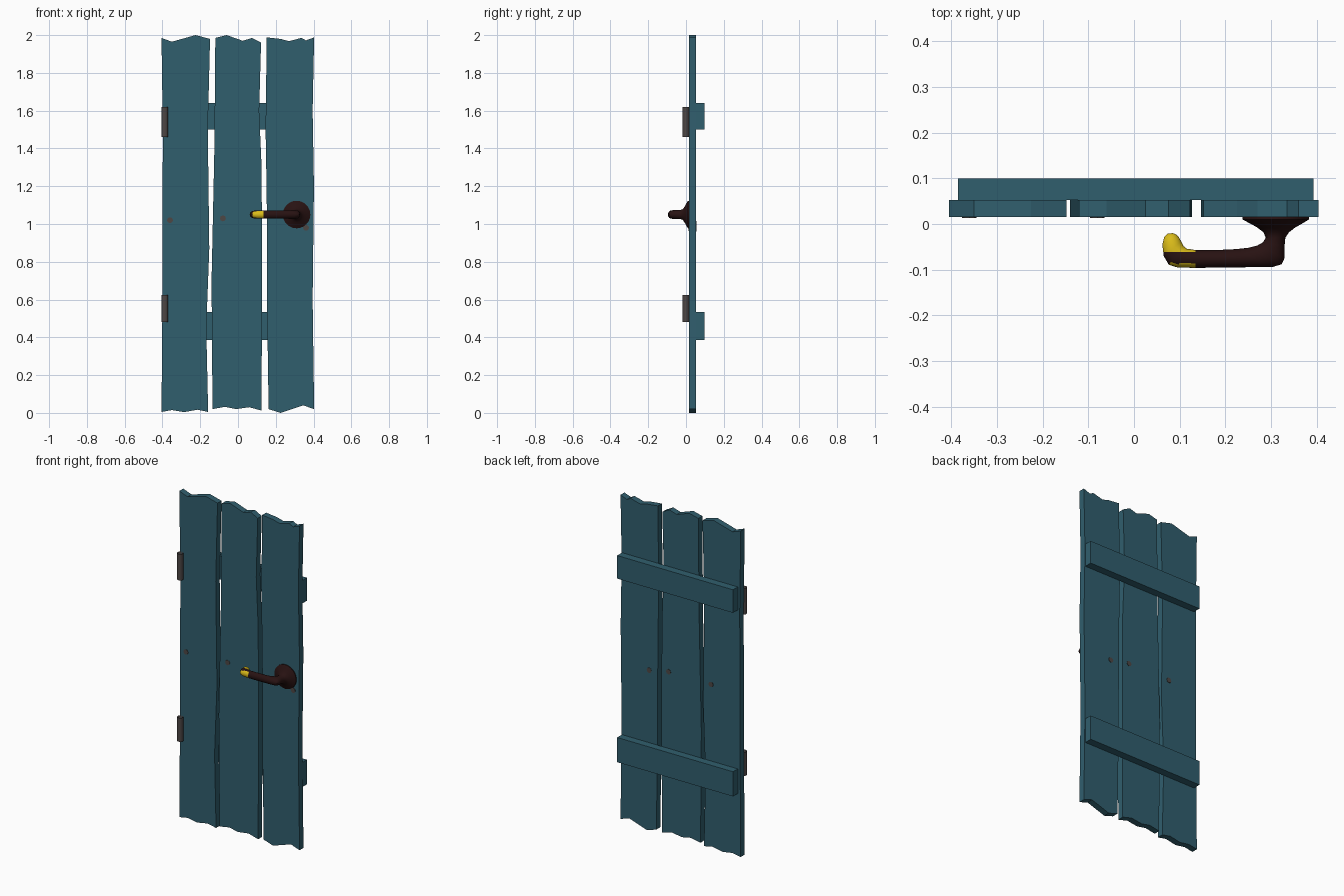
import bpy, bmesh, math
from mathutils import Vector

if "Cube" in bpy.data.objects:
    bpy.data.objects.remove(bpy.data.objects["Cube"])


def material(name, rgb):
    m = bpy.data.materials.new(name)
    m.diffuse_color = (*rgb, 1)
    m.use_nodes = True
    m.node_tree.nodes["Principled BSDF"].inputs["Base Color"].default_value = m.diffuse_color
    return m


BLUE = material("teal paint", (0.030, 0.113, 0.155))
DARK = material("dark bronze", (0.021, 0.006, 0.006))
GOLD = material("worn gold", (0.70, 0.50, 0.01))
IRON = material("grey iron", (0.075, 0.063, 0.060))


def finish(name, bm, *mats):
    bmesh.ops.recalc_face_normals(bm, faces=bm.faces)
    me = bpy.data.meshes.new(name)
    bm.to_mesh(me)
    bm.free()
    for m in mats:
        me.materials.append(m)
    ob = bpy.data.objects.new(name, me)
    bpy.context.collection.objects.link(ob)
    return ob


def prism(name, outline, y0, y1, mat):
    """Extrude an (x, z) outline from y0 to y1."""
    bm = bmesh.new()
    f = bm.faces.new([bm.verts.new((x, y0, z)) for x, z in outline])
    ext = bmesh.ops.extrude_face_region(bm, geom=[f], use_keep_orig=True)
    bmesh.ops.translate(bm, vec=(0, y1 - y0, 0),
                        verts=[v for v in ext["geom"] if isinstance(v, bmesh.types.BMVert)])
    return finish(name, bm, mat)


# Ragged planks: bottom, right edge, top, left edge
prism("left_plank", [
    (-.405, .005), (-.35, .015), (-.285, .004), (-.215, .017), (-.158, .005),
    (-.168, .45), (-.152, .87), (-.16, 1.5), (-.148, 1.98),
    (-.225, 2.0), (-.35, 1.965), (-.405, 1.985), (-.398, 1.5), (-.40, .6)], .015, .053, BLUE)
prism("middle_plank", [
    (-.135, .02), (-.07, .032), (-.01, .02), (.06, .03), (.125, .012),
    (.127, .8), (.125, 1.3), (.112, 1.6), (.122, 1.96),
    (.075, 1.985), (.025, 1.97), (-.06, 2.0), (-.12, 1.985), (-.125, 1.4), (-.14, .7)],
    .015, .053, BLUE)
prism("right_plank", [
    (.162, .02), (.225, 0.0), (.345, .04), (.403, .02),
    (.395, .6), (.402, 1.2), (.395, 1.6), (.403, 1.988),
    (.36, 1.972), (.335, 1.985), (.27, 1.968), (.225, 1.98), (.152, 1.988),
    (.146, 1.5), (.152, 1.15), (.155, .5)], .015, .053, BLUE)

# Rear battens
for name, z0, z1 in (("upper_batten", 1.5, 1.64), ("lower_batten", .385, .535)):
    prism(name, [(-.385, z0), (.393, z0), (.393, z1), (-.385, z1)], .053, .099, BLUE)

# Hinge barrels, open at both ends
for name, z0, z1 in (("upper_hinge", 1.46, 1.62), ("lower_hinge", .48, .625)):
    bm = bmesh.new()
    rings = [[bm.verts.new((-.388 + .0175 * math.cos(a), -.001 + .0165 * math.sin(a), z))
              for a in [i * math.tau / 12 for i in range(12)]] for z in (z0, z1)]
    for i in range(12):
        j = (i + 1) % 12
        bm.faces.new((rings[0][i], rings[0][j], rings[1][j], rings[1][i]))
    finish(name, bm, IRON)

# Nail heads, front and back
for n, (x, z, y0, y1) in enumerate([(-.36, 1.02, .013, .016), (-.08, 1.03, .013, .016),
                                    (.36, .98, .013, .016), (.21, .975, .052, .055),
                                    (.08, 1.0, .052, .055), (-.205, 1.0, .052, .055)]):
    prism(f"nail_{n + 1}", [(x + .016 * math.cos(k * math.pi / 4), z + .016 * math.sin(k * math.pi / 4))
                            for k in range(8)], y0, y1, IRON)

# Handle: rings given by outer point, inner point and half height
RINGS = [(.383, .015, .237, .015, .073), (.383, .010, .237, .010, .073),
         (.366, 0, .256, 0, .055), (.352, -.008, .270, -.008, .041),
         (.339, -.018, .283, -.018, .028), (.331, -.030, .288, -.030, .024),
         (.329, -.050, .282, -.040, .024), (.329, -.075, .270, -.047, .024),
         (.323, -.088, .250, -.052, .023), (.303, -.094, .222, -.055, .022),
         (.200, -.095, .180, -.057, .022), (.135, -.096, .135, -.057, .022),
         (.095, -.095, .115, -.054, .022), (.076, -.089, .108, -.048, .021),
         (.065, -.070, .103, -.038, .020), (.062, -.045, .098, -.029, .018),
         (.066, -.029, .092, -.023, .012), (.074, -.021, .085, -.020, .005)]
N = 24
bm = bmesh.new()
loops = []
for ox, oy, ix, iy, h in RINGS:
    o, i = Vector((ox, oy, 1.05)), Vector((ix, iy, 1.05))
    c, r = (o + i) / 2, (o - i) / 2
    loops.append([bm.verts.new(c + r * math.cos(k * math.tau / N)
                               + Vector((0, 0, h * math.sin(k * math.tau / N)))) for k in range(N)])
for a, b in zip(loops, loops[1:]):
    for k in range(N):
        j = (k + 1) % N
        bm.faces.new((a[k], a[j], b[j], b[k]))
bm.faces.new(loops[0])
bm.faces.new(loops[-1])
# Cut a clean colour edge on the curled tip
tip = [f for f in bm.faces if f.calc_center_median().x < .13]
geom = tip + list({e for f in tip for e in f.edges}) + list({v for f in tip for v in f.verts})
bmesh.ops.bisect_plane(bm, geom=geom, plane_co=(0, -.061, 0), plane_no=(0, 1, 0))
bmesh.ops.recalc_face_normals(bm, faces=bm.faces)
bm.normal_update()
for f in bm.faces:
    c = f.calc_center_median()
    if c.x < .135 and (c.y > -.061 or f.normal.y < -.6):
        f.material_index = 1
handle = finish("lever_handle", bm, DARK, GOLD)
bpy.context.view_layer.objects.active = handle
handle.select_set(True)
bpy.ops.object.shade_smooth_by_angle(angle=math.radians(40))
